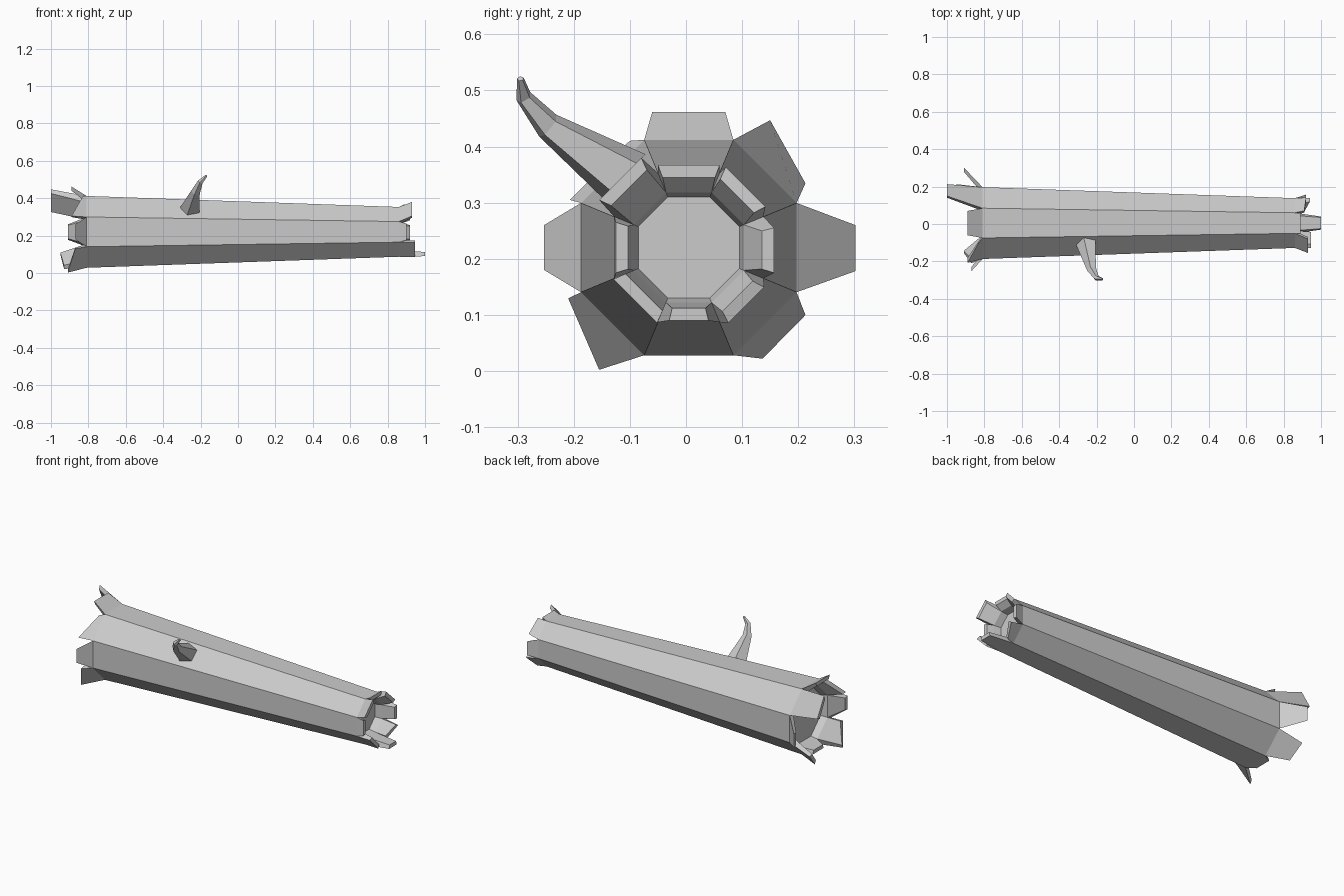
import bpy, bmesh
from math import cos, sin, pi, tan
from mathutils import Vector

if "Cube" in bpy.data.objects:
    bpy.data.objects.remove(bpy.data.objects["Cube"])

CY, CZ = 0.005, 0.22
BIG, SMALL = (-0.81, 0.192), (0.86, 0.133)      # x position, facet distance


def facet_point(k, x, r, t):
    # point on facet k: r along its normal, t along its width
    a = k * pi / 4
    return Vector((x, CY + r * cos(a) - t * sin(a), CZ + r * sin(a) + t * cos(a)))


def ring(bm, x, r):
    return [bm.verts.new(facet_point(k, x, r, -r * tan(pi / 8))) for k in range(8)]


def bridge(bm, a, b):
    n = len(a)
    for i in range(n):
        j = (i + 1) % n
        bm.faces.new((a[i], a[j], b[j], b[i]))


def finish(bm, name):
    bmesh.ops.recalc_face_normals(bm, faces=bm.faces[:])
    me = bpy.data.meshes.new(name)
    bm.to_mesh(me)
    bm.free()
    ob = bpy.data.objects.new(name, me)
    bpy.context.collection.objects.link(ob)
    return ob


# Log trunk with a shallow hollow in each end
bm = bmesh.new()
left, right = ring(bm, *BIG), ring(bm, *SMALL)
bridge(bm, left, right)
for outer, (x, r), depth in ((left, BIG, 0.04), (right, SMALL, -0.04)):
    rim = ring(bm, x, r - 0.035)
    floor = ring(bm, x + depth, r - 0.043)
    bridge(bm, outer, rim)
    bridge(bm, rim, floor)
    bm.faces.new(floor)
finish(bm, "log_trunk")

# Splinters, one per facet: (x, r, t) of the two tip corners
big_tips = [
    (-.91, .297, -.042, -.91, .297, .04), (-1, .228, -.066, -1, .263, .058),
    (-.89, .242, -.065, -.89, .242, .065), (-.83, .209, -.06, -.89, .21, .09),
    (-.87, .258, -.04, -.87, .258, .04), (-.87, .216, -.088, -.91, .267, .041),
    (-.86, .19, -.05, -.86, .19, .05), (-.93, .233, -.047, -.95, .232, .062)]
small_tips = [
    (.92, .152, -.045, .92, .152, .035), (.92, .148, -.045, .91, .148, .055),
    (.89, .147, -.055, .89, .147, .055), (.93, .173, -.053, .93, .173, .053),
    (.90, .130, -.045, .90, .130, .045), (.945, .135, -.055, .945, .135, .055),
    (1.0, .130, -.035, 1.0, .130, .035), (.91, .145, -.045, .94, .145, .045)]


def splinters(name, base, tips):
    bm = bmesh.new()
    x, r = base
    for k, (xa, ra, ta, xb, rb, tb) in enumerate(tips):
        w, ri = r * tan(pi / 8), r - 0.035
        wi = ri * tan(pi / 8)
        foot = [(x, r, -w), (x, r, w), (x, ri, wi), (x, ri, -wi)]
        tip = [(xa, ra, ta), (xb, rb, tb),
               (xb, rb - .022, tb * .85), (xa, ra - .022, ta * .85)]
        a = [bm.verts.new(facet_point(k, *p)) for p in foot]
        b = [bm.verts.new(facet_point(k, *p)) for p in tip]
        bridge(bm, a, b)
        bm.faces.new(b)
    finish(bm, name)


splinters("wide_end_splinters", BIG, big_tips)
splinters("narrow_end_splinters", SMALL, small_tips)

# Curved branch stub
path = [((-.255, -.10, .34), .06), ((-.225, -.245, .436), .026),
        ((-.20, -.289, .488), .015), ((-.168, -.295, .521), .006)]
bm = bmesh.new()
rings = []
for i, (p, rad) in enumerate(path):
    d = Vector(path[min(i + 1, 3)][0]) - Vector(path[max(i - 1, 0)][0])
    if i == 0:
        d = Vector((0, -1, 1))                  # lies on the slanted facet
    d.normalize()
    u = (Vector((1, 0, 0)) - d * d.x).normalized()
    v = d.cross(u)
    rings.append([bm.verts.new(Vector(p) + rad * (u * cos(a) + v * sin(a)))
                  for a in (j * 2 * pi / 5 + 0.6 for j in range(5))])
for a, b in zip(rings, rings[1:]):
    bridge(bm, a, b)
bm.faces.new(rings[0])
bm.faces.new(rings[-1])
finish(bm, "branch_stub")
